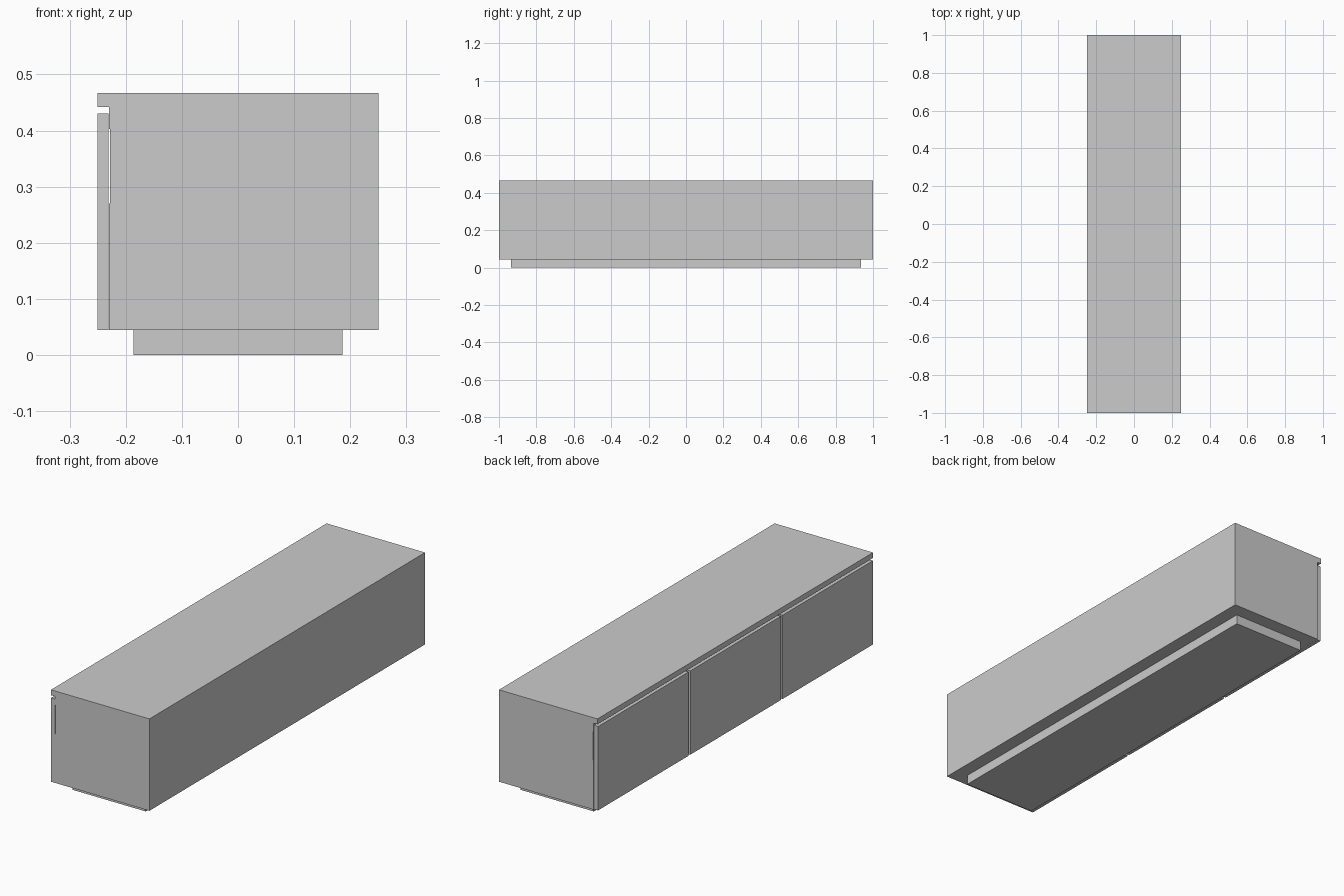
import bpy, bmesh

if "Cube" in bpy.data.objects:
    bpy.data.objects.remove(bpy.data.objects["Cube"])


def extrude_profile(name, pts, y0, y1):
    """Solid made from an XZ profile swept along Y."""
    bm = bmesh.new()
    face = bm.faces.new([bm.verts.new((x, y0, z)) for x, z in pts])
    res = bmesh.ops.extrude_face_region(bm, geom=[face])
    verts = [v for v in res["geom"] if isinstance(v, bmesh.types.BMVert)]
    bmesh.ops.translate(bm, verts=verts, vec=(0, y1 - y0, 0))
    bmesh.ops.recalc_face_normals(bm, faces=bm.faces)
    mesh = bpy.data.meshes.new(name)
    bm.to_mesh(mesh)
    bm.free()
    obj = bpy.data.objects.new(name, mesh)
    bpy.context.collection.objects.link(obj)
    return obj


def box(name, x0, x1, y0, y1, z0, z1):
    return extrude_profile(name, [(x0, z0), (x1, z0), (x1, z1), (x0, z1)], y0, y1)


X, Y = 0.25, 1.0
BOTTOM, TOP = 0.045, 0.467
FRONT = -0.23          # carcass face behind the drawer fronts

# Recessed plinth
box("plinth", -0.186, 0.186, -0.935, 0.935, 0.0, BOTTOM)

# Carcass with overhanging top and a shallow groove behind the drawer fronts
extrude_profile("cabinet_body", [
    (FRONT, BOTTOM), (X, BOTTOM), (X, TOP), (-X, TOP),
    (-X, 0.442), (FRONT, 0.442), (FRONT, 0.403),
    (FRONT + 0.002, 0.403), (FRONT + 0.002, 0.27), (FRONT, 0.27),
], -Y, Y)

# Three drawer fronts separated by narrow gaps
GAP, END_INSET = 0.012, 0.005
width = (2 * Y - END_INSET - 2 * GAP) / 3
for i in range(3):
    y = -Y + i * (width + GAP)
    box(f"drawer_front_{i + 1}", -X, FRONT - 0.0005, y, y + width, BOTTOM, 0.43)
